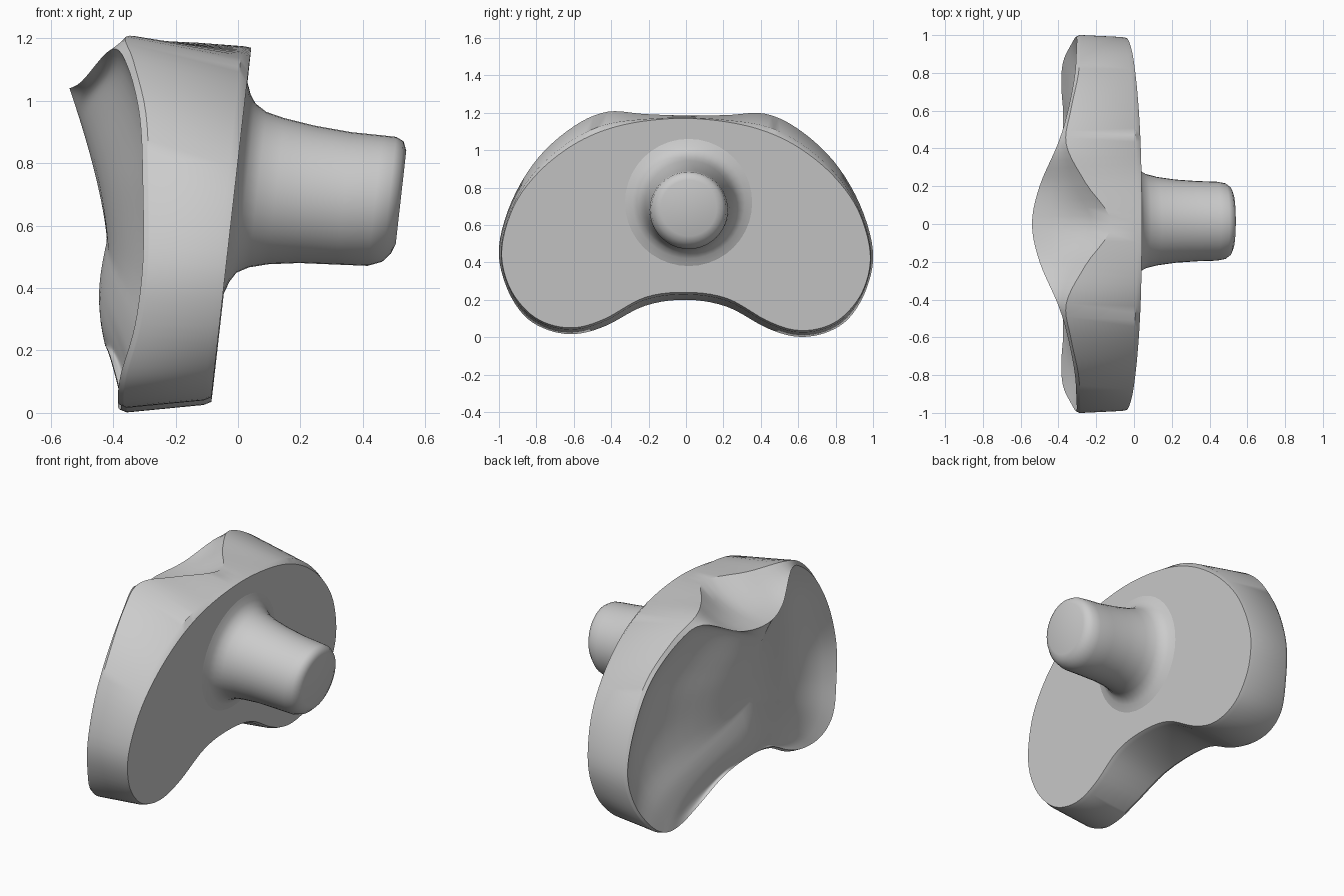
import bpy, bmesh, math
from mathutils import Vector

if bpy.data.objects.get("Cube"):
    bpy.data.objects.remove(bpy.data.objects["Cube"])

grey = bpy.data.materials.new("plain grey")
grey.use_nodes = True
grey.diffuse_color = (0.6, 0.6, 0.6, 1)
grey.node_tree.nodes["Principled BSDF"].inputs["Base Color"].default_value = (0.6, 0.6, 0.6, 1)

TILT = 0.113      # lean of the flat back face
STEPS = 5         # curve samples per control point


def back_x(z):
    return -0.09 + TILT * z


def smooth_ring(half):
    """Mirror a half outline over y and sample a closed smooth curve through it."""
    right = [Vector(p) for p in half]
    left = [Vector((p.x, -p.y, p.z)) for p in right[-2:0:-1]]
    pts = right + left
    n = len(pts)
    ring = []
    for i in range(n):
        a, b, c, d = (pts[(i + k) % n] for k in (-1, 0, 1, 2))
        for s in range(STEPS):
            t = s / STEPS
            ring.append(0.5 * (2 * b + (c - a) * t + (2 * a - 5 * b + 4 * c - d) * t ** 2
                               + (3 * b - a - 3 * c + d) * t ** 3))
    return ring


def loft(name, rings, cap_first, cap_last, angle):
    """Skin a list of equal closed rings into one smooth shaded object."""
    bm = bmesh.new()
    rows = [[bm.verts.new(p) for p in ring] for ring in rings]
    n = len(rows[0])
    for a, b in zip(rows, rows[1:]):
        for i in range(n):
            j = (i + 1) % n
            bm.faces.new((a[i], a[j], b[j], b[i]))
    if cap_first:
        bm.faces.new(rows[0])
    if cap_last:
        bm.faces.new(rows[-1])
    bmesh.ops.remove_doubles(bm, verts=bm.verts, dist=0.0005)
    bmesh.ops.recalc_face_normals(bm, faces=bm.faces)
    mesh = bpy.data.meshes.new(name)
    bm.to_mesh(mesh)
    bm.free()
    mesh.materials.append(grey)
    obj = bpy.data.objects.new(name, mesh)
    bpy.context.collection.objects.link(obj)
    bpy.ops.object.select_all(action='DESELECT')
    obj.select_set(True)
    bpy.context.view_layer.objects.active = obj
    bpy.ops.object.shade_smooth_by_angle(angle=math.radians(angle))
    return obj


# Kidney outlines from top centre to bottom centre: widest body and back face (y, z)
body = [(0, 1.185), (.22, 1.19), (.42, 1.2), (.6, 1.12), (.79, .95), (.93, .72), (1, .47),
        (.965, .27), (.87, .11), (.74, .03), (.59, .01), (.43, .055), (.22, .165), (0, .2)]
back = [(0, 1.17), (.24, 1.15), (.44, 1.1), (.62, 1.01), (.79, .87), (.92, .69), (.985, .46),
        (.95, .27), (.85, .13), (.73, .06), (.585, .045), (.43, .095), (.22, .21), (0, .24)]
# Front rim (x, y, z), rising to a peak at the top of the ridge
rim = [(-.54, 0, 1.04), (-.5, .2, 1.06), (-.405, .42, 1.16), (-.355, .58, 1.105),
       (-.315, .78, .94), (-.305, .92, .715), (-.305, .99, .47), (-.33, .955, .27),
       (-.375, .86, .115), (-.385, .735, .035), (-.375, .585, .02), (-.38, .43, .07),
       (-.41, .22, .18), (-.425, 0, .215)]


# Strength of the scoop in the top edge, strongest in the middle
def scoop(p):
    return max(0, 1 - abs(p[1]) / .45) if p[2] > 1 else 0


back_ring = smooth_ring([(back_x(z), y, z) for y, z in back])
edge_ring = smooth_ring([(back_x(z) - .025, y + (v - y) * .3, z + (w - z) * .3)
                         for (y, z), (v, w) in zip(back, body)])
body_ring = smooth_ring([(r[0] + .02 + .4 * scoop(r), y, z) for r, (y, z) in zip(rim, body)])
rim_ring = smooth_ring(rim)
scoop_rings = []
for s in (.25, .5, .75):
    scoop_rings.append([b.lerp(r, s) - Vector((0, 0, .14 * s * (1 - s) * scoop(r)))
                        for b, r in zip(body_ring, rim_ring)])


# Central ridge of the front face, from the peak (0) to the bottom notch (1)
def ridge(u):
    z = 1.04 - .825 * u
    if z > .55:
        x = -.42 - .12 * ((z - .55) / .49) ** 1.4
    else:
        x = -.42 - .025 * math.sin((.55 - z) / .36 * math.pi)
    return Vector((x, 0, z))


# Two hollow dishes between the rim and the rounded ridge
count = len(rim_ring)
dishes = []
DISH_STEPS = 12
for k in range(1, DISH_STEPS + 1):
    s = k / DISH_STEPS
    ease = s * s * (3 - 2 * s)
    hollow = 6.75 * s * (1 - s) ** 2
    ring = []
    for i, p in enumerate(rim_ring):
        crest = ridge(min(i, count - i) / (count / 2))
        q = p.lerp(crest, s)
        q.x = p.x + (crest.x - p.x) * ease + .09 * p.y ** 2 * hollow
        ring.append(q)
    dishes.append(ring)

rings = [back_ring, edge_ring, body_ring] + scoop_rings + [rim_ring] + dishes
# Slight lean of the whole plate toward one side
rings = [[Vector((p.x, p.y, p.z - .012 * p.y)) for p in ring] for ring in rings]
loft("plate", rings, True, False, 36)

# Round tapered peg with a flared root: (distance, radius, centre height)
SIDES = 40
stations = [(-.02, .36, .72), (-.008, .33, .72), (.003, .3, .72), (.022, .271, .72),
            (.06, .249, .715), (.12, .234, .71), (.22, .22, .70), (.34, .212, .687),
            (.44, .209, .68), (.485, .2, .684), (.51, .18, .69), (.522, .15, .69)]
peg = []
for d, r, zc in stations:
    ring = []
    for i in range(SIDES):
        a = 2 * math.pi * i / SIDES
        z = zc + r * math.sin(a)
        ring.append(Vector((d + TILT * (z - .69), .015 + r * math.cos(a), z)))
    peg.append(ring)
loft("peg", peg, True, True, 50)
